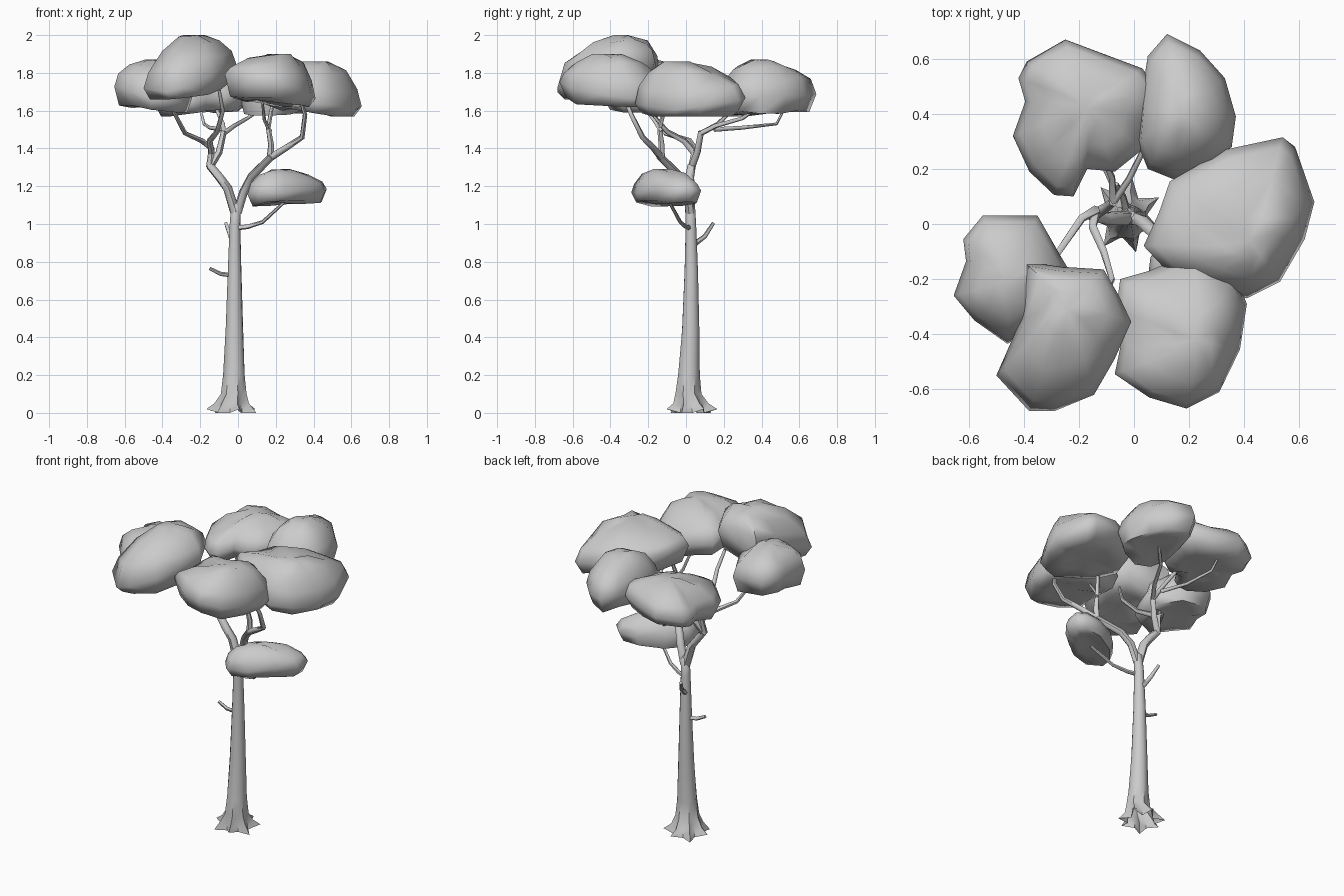
import bpy, bmesh, math, random
from mathutils import Vector

random.seed(4)


def loft(name, rings, angle, start=None, end=None):
    """Skin a stack of equal-sized rings; close each end to a tip if given."""
    bm = bmesh.new()
    rows = [[bm.verts.new(p) for p in r] for r in rings]
    n = len(rows[0])
    for a, b in zip(rows, rows[1:]):
        for i in range(n):
            j = (i + 1) % n
            bm.faces.new((a[i], b[i], b[j], a[j]))
    for row, tip in ((rows[0], start), (rows[-1], end)):
        if tip is not None:
            t = bm.verts.new(tip)
            for i in range(n):
                bm.faces.new((row[i], t, row[(i + 1) % n]))
    bmesh.ops.recalc_face_normals(bm, faces=bm.faces[:])
    me = bpy.data.meshes.new(name)
    bm.to_mesh(me)
    bm.free()
    ob = bpy.data.objects.new(name, me)
    bpy.context.collection.objects.link(ob)
    bpy.ops.object.select_all(action='DESELECT')
    ob.select_set(True)
    bpy.context.view_layer.objects.active = ob
    bpy.ops.object.shade_smooth_by_angle(angle=math.radians(angle))
    return ob


def branch(name, pts, r0, r1, sides=6):
    """Tapered tube along a path."""
    pts = [Vector(p) for p in pts]
    rings, last = [], len(pts) - 1
    for i, p in enumerate(pts):
        d = (pts[min(i + 1, last)] - pts[max(i - 1, 0)]).normalized()
        u = d.cross(Vector((0.3, 1, 0.1))).normalized()
        v = d.cross(u)
        r = r0 + (r1 - r0) * i / last
        rings.append([p + r * (math.cos(t) * u + math.sin(t) * v)
                      for t in (2 * math.pi * k / sides for k in range(sides))])
    return loft(name, rings, 60, pts[0], pts[-1])


def clump(name, outline, z0, z1, peak, tilt=(0, 0)):
    """Leaf cushion: plan outline, shallow rounded underside, domed top, tilted rim."""
    h = z1 - z0
    c = sum((Vector(p) for p in outline), Vector((0, 0))) / len(outline)
    pk, tilt = Vector(peak), Vector(tilt)
    rings = []
    # scale, height, tilt weight, shift towards peak
    for s, z, w, m in ((.5, .1, .5, 0), (.87, .1, .8, 0), (1, .38, 1, 0),
                       (.9, .64, .8, .1), (.62, .85, .4, .5), (.28, .97, .1, .9)):
        o = c.lerp(pk, m)
        ring = []
        for p in outline:
            d = Vector(p) - c
            q = o + d * s
            jit = random.uniform(-.05, .05) * h
            zz = z0 + z * h + w * s * tilt.dot(d) + jit
            ring.append((q.x, q.y, min(max(zz, z0), z1)))
        rings.append(ring)
    return loft(name, rings, 75, (c.x, c.y, z0 + .17 * h), (pk.x, pk.y, z1))


# Trunk with seven roots flaring at the open base
trunk = []
for z, cx, cy, r, star in ((0.02, -.03, .03, .108, .03), (.05, -.03, .025, .084, .012),
                           (.1, -.02, .012, .067, .004), (.2, -.02, .015, .057, .002),
                           (.45, -.019, .025, .046, 0), (.75, -.018, .028, .036, 0),
                           (1.0, -.016, .026, .028, 0), (1.1, -.01, .022, .026, 0)):
    ring = []
    for k in range(14):
        t = math.radians(80) + math.pi * k / 7
        rr = r + (star if k % 2 == 0 else -star)
        dz = -.02 if z == .02 and k % 4 else 0
        ring.append((cx + rr * math.cos(t), cy + rr * math.sin(t), z + dz))
    trunk.append(ring)
loft("trunk", trunk, 45, None, (0, .02, 1.13))

# Main limbs and the forks into the crown
branch("left_limb", [(-.015, .022, 1.06), (-.055, .022, 1.19), (-.10, .02, 1.25), (-.15, .03, 1.31)], .027, .022)
branch("right_limb", [(-.005, .022, 1.06), (.03, .01, 1.17), (.07, -.03, 1.25),
                      (.18, -.14, 1.36)], .025, .02)
branch("front_right_branch", [(.17, -.13, 1.35), (.25, -.17, 1.40), (.34, -.23, 1.46),
                              (.355, -.29, 1.58), (.33, -.32, 1.66)], .019, .01)
branch("right_branch", [(.17, -.13, 1.35), (.175, -.13, 1.42), (.16, -.14, 1.51),
                        (.18, -.11, 1.62)], .019, .01)
branch("right_twig", [(.17, -.13, 1.49), (.14, -.17, 1.55), (.13, -.24, 1.64)], .012, .007)
branch("left_branch", [(-.15, .03, 1.30), (-.14, .05, 1.40), (-.19, .02, 1.44),
                       (-.28, -.11, 1.48), (-.36, -.2, 1.63)], .02, .01)
branch("centre_branch", [(-.15, .03, 1.30), (-.10, .06, 1.38), (-.075, .08, 1.49)], .021, .016)
branch("front_branch", [(-.14, .04, 1.38), (-.15, -.01, 1.44), (-.11, -.1, 1.49),
                        (-.08, -.2, 1.6), (-.1, -.25, 1.71)], .018, .009)
branch("back_right_branch", [(-.075, .08, 1.48), (-.02, .16, 1.52), (.05, .3, 1.56),
                             (.15, .4, 1.63)], .014, .008)
branch("back_left_branch", [(-.075, .08, 1.48), (-.08, .17, 1.53), (-.12, .26, 1.62)], .015, .009)
branch("back_left_twig", [(-.08, .15, 1.50), (-.15, .3, 1.51), (-.18, .48, 1.53), (-.2, .52, 1.61)], .012, .007)

# Low branch and dead stubs
branch("low_branch", [(-.01, .02, .98), (.05, .0, .985), (.13, -.03, 1.01), (.25, -.09, 1.12)], .014, .008)
branch("left_stub", [(-.03, .025, .73), (-.09, .02, .735), (-.15, .02, .765)], .013, .009)
branch("back_stub", [(-.025, .04, .89), (-.04, .10, .935), (-.065, .145, 1.005)], .015, .009)

# Leaf clumps
clump("leaves_back_left", [(-.25, .67), (-.39, .59), (-.42, .53), (-.395, .445), (-.44, .32),
      (-.38, .19), (-.29, .105), (-.22, .10), (-.17, .20), (-.07, .19), (.03, .27),
      (.05, .375), (.10, .475), (.03, .565), (-.09, .61)], 1.57, 1.81, (-.17, .42), (.1, .05))
clump("leaves_back_right", [(.12, .69), (.05, .61), (.02, .42), (.01, .3), (.05, .2), (.15, .16),
      (.29, .225), (.355, .28), (.37, .39), (.33, .53), (.24, .63)], 1.565, 1.87, (.17, .40), (0, .05))
clump("leaves_right", [(.54, .315), (.33, .27), (.13, .155), (.09, .04), (.035, -.08), (.11, -.16),
      (.25, -.22), (.41, -.27), (.53, -.21), (.62, -.055), (.655, .08), (.585, .28)],
      1.57, 1.86, (.42, -.06), (-.25, .08))
clump("leaves_front_right", [(.22, -.10), (.055, -.17), (-.05, -.2), (-.065, -.31), (-.05, -.45),
      (-.07, -.545), (.055, -.63), (.19, -.67), (.31, -.61), (.385, -.455), (.41, -.29),
      (.365, -.18)], 1.62, 1.90, (.22, -.42), (-.2, -.08))
clump("leaves_front_left", [(-.4, -.135), (-.27, -.155), (-.11, -.165), (-.055, -.26), (-.01, -.355),
      (-.07, -.49), (-.145, -.62), (-.29, -.68), (-.38, -.68), (-.5, -.55), (-.41, -.345)],
      1.66, 2.0, (-.24, -.31), (.25, .15))
clump("leaves_left", [(-.55, .03), (-.35, .03), (-.27, -.11), (-.24, -.16), (-.30, -.35),
      (-.46, -.435), (-.58, -.35), (-.655, -.26), (-.61, -.135), (-.62, -.055)],
      1.59, 1.87, (-.45, -.2), (-.15, .1))
clump("leaves_low", [(.47, .03), (.42, .08), (.30, .07), (.15, -.01), (.06, -.12), (.05, -.2),
      (.12, -.29), (.25, -.26), (.38, -.16), (.46, -.06)], 1.09, 1.29, (.23, -.13), (.08, -.05))
